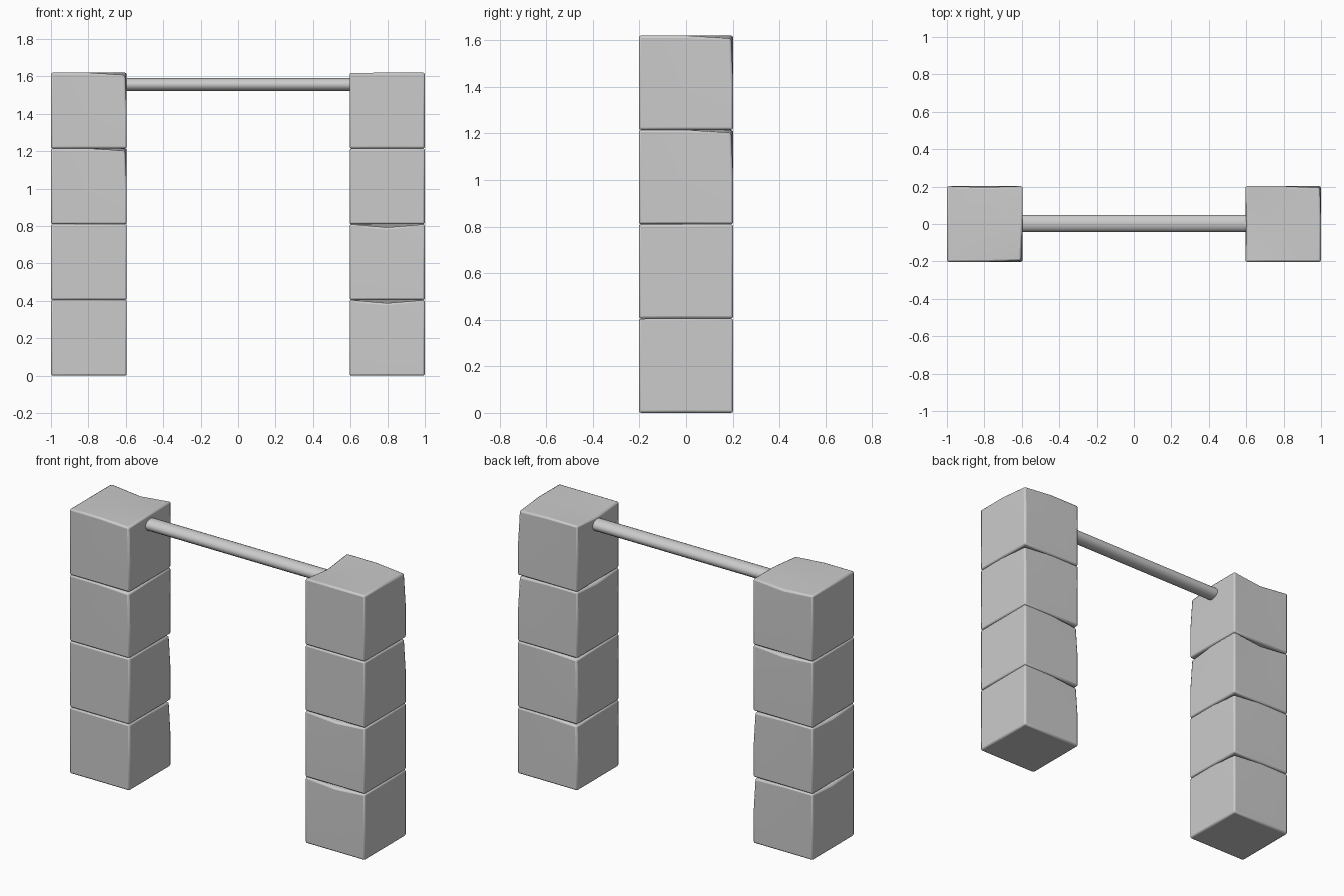
import bpy, bmesh, math
from mathutils import Matrix

if "Cube" in bpy.data.objects:
    bpy.data.objects.remove(bpy.data.objects["Cube"])

SIZE = 0.405
H = SIZE / 2


def shade(ob):
    bpy.ops.object.select_all(action='DESELECT')
    ob.select_set(True)
    bpy.context.view_layer.objects.active = ob
    bpy.ops.object.shade_smooth_by_angle(angle=math.radians(30))


# worn stone block: one top edge sags in the middle, one top corner is worn down
def block_mesh():
    bm = bmesh.new()
    bmesh.ops.create_cube(bm, size=SIZE)
    bmesh.ops.subdivide_edges(bm, edges=bm.edges[:], cuts=1, use_grid_fill=True)
    for v in bm.verts:
        x, y, z = (round(c / H) for c in v.co)
        if (x, y, z) == (0, 1, 1):
            v.co.z -= 0.018
            v.co.y -= 0.006
        elif (x, y, z) == (1, -1, 1):
            v.co.z -= 0.013
            v.co.x -= 0.009
            v.co.y += 0.006
    mesh = bpy.data.meshes.new("stone_block")
    bm.to_mesh(mesh)
    bm.free()
    return mesh


def block(name, x, level, turns):
    mesh = block_mesh()
    mesh.transform(Matrix.Rotation(turns * math.pi / 2, 4, 'Z'))
    ob = bpy.data.objects.new(name, mesh)
    bpy.context.collection.objects.link(ob)
    ob.location = (x, 0, H + level * SIZE)
    bevel = ob.modifiers.new("soft_edges", 'BEVEL')
    bevel.width = 0.01
    bevel.segments = 2
    bevel.limit_method = 'ANGLE'
    bevel.angle_limit = math.radians(40)
    shade(ob)


# two pillars of four blocks, each block turned differently
for side, x, turns in (("left", -1 + H, (1, 1, 0, 0)), ("right", 1 - H, (2, 2, 1, 1))):
    for level, t in enumerate(turns):
        block(f"{side}_pillar_block_{level + 1}", x, level, t)

# slightly flattened crossbar between the top blocks
bpy.ops.mesh.primitive_cylinder_add(vertices=20, radius=1, depth=1.22,
                                    location=(0, 0.003, 1.556),
                                    rotation=(0, math.pi / 2, 0))
bar = bpy.context.object
bar.name = "crossbar"
bar.scale = (0.035, 0.046, 1)
bpy.ops.object.transform_apply(location=False, rotation=True, scale=True)
shade(bar)
